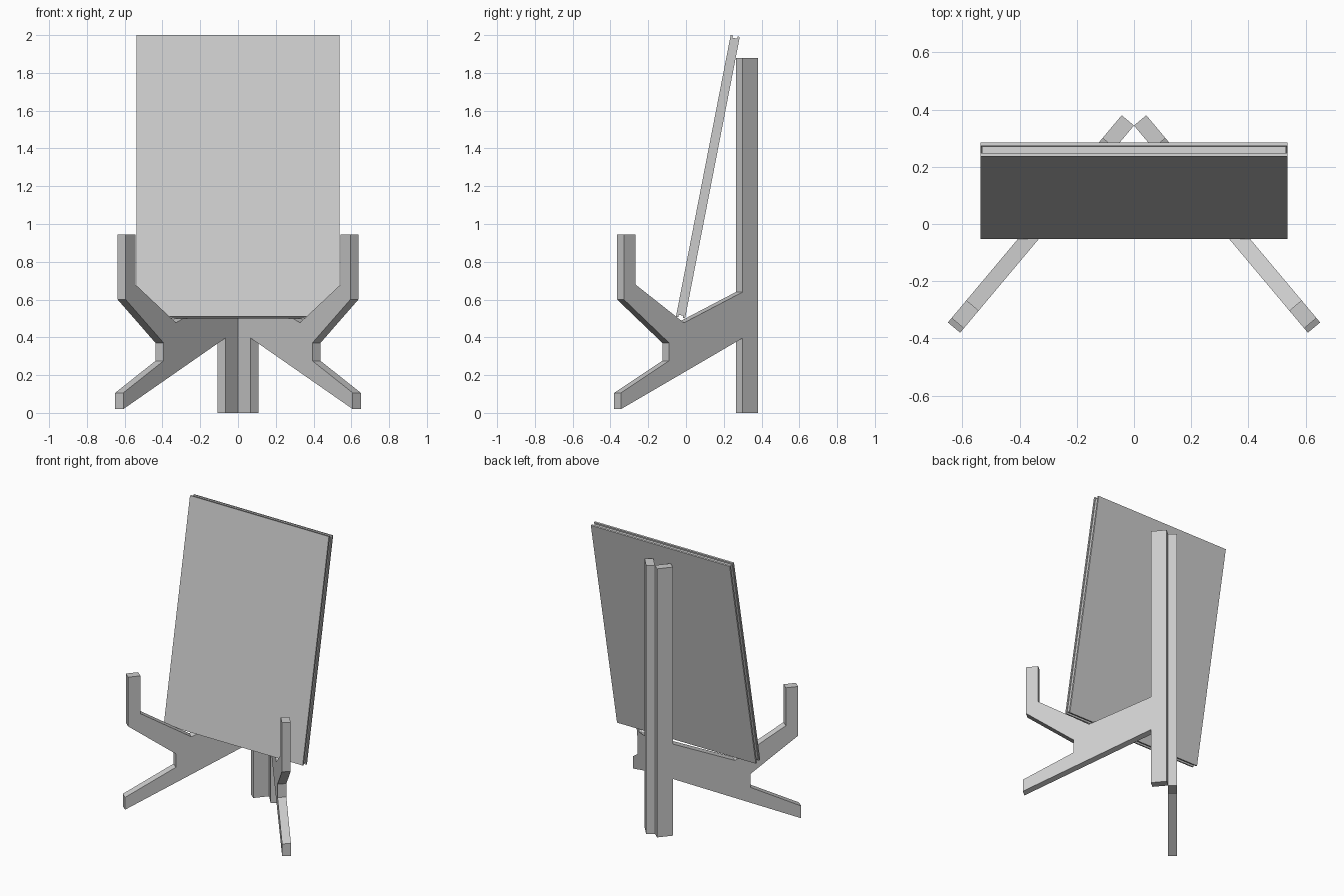
import bpy, bmesh, math
from mathutils import Matrix, Vector

cube = bpy.data.objects.get("Cube")
if cube:
    bpy.data.objects.remove(cube, do_unlink=True)

grey = bpy.data.materials.new("light_grey")
grey.use_nodes = True
colour = (0.6, 0.6, 0.6, 1)
grey.diffuse_color = colour
grey.node_tree.nodes["Principled BSDF"].inputs["Base Color"].default_value = colour


def finish(name, bm):
    bmesh.ops.recalc_face_normals(bm, faces=bm.faces)
    mesh = bpy.data.meshes.new(name)
    bm.to_mesh(mesh)
    bm.free()
    mesh.materials.append(grey)
    obj = bpy.data.objects.new(name, mesh)
    bpy.context.collection.objects.link(obj)
    return obj


def splayed_plate(name, profile, side):
    """Extrude a (distance from back, height) profile standing on a splayed line."""
    angle = math.radians(50)
    along = Vector((math.cos(angle), -math.sin(angle), 0))
    across = Vector((math.sin(angle), math.cos(angle), 0)) * 0.056
    back = Vector((0, 0.344, 0))
    bm = bmesh.new()
    face = bm.faces.new([bm.verts.new(back + along * s + Vector((0, 0, z)))
                         for s, z in profile])
    new = bmesh.ops.extrude_face_region(bm, geom=[face])["geom"]
    bmesh.ops.translate(bm, vec=across,
                        verts=[v for v in new if isinstance(v, bmesh.types.BMVert)])
    bmesh.ops.scale(bm, vec=(side, 1, 1), verts=bm.verts)
    return finish(name, bm)


# Upright post and forked arm on each side
post = [(0, 0), (0.104, 0), (0.104, 1.878), (0, 1.878)]
arm = [(0.104, 0.396), (0.945, 0.02), (0.945, 0.106), (0.612, 0.276),
       (0.612, 0.37), (0.925, 0.6), (0.925, 0.944), (0.844, 0.944),
       (0.844, 0.679), (0.51, 0.477), (0.104, 0.64)]
for label, side in (("left", 1), ("right", -1)):
    splayed_plate(label + "_post", post, side)
    splayed_plate(label + "_arm", arm, side)

# Leaning board: two sheets around a slightly smaller core
tilt = Matrix.Translation((-0.0, -0.053, 0.51)) @ Matrix.Rotation(math.radians(-11), 4, "X")
width, height = 1.074, 1.518
for name, front, depth, inset in (("board_front_sheet", 0, 0.012, 0),
                                  ("board_core", 0.012, 0.025, 0.006),
                                  ("board_back_sheet", 0.037, 0.012, 0)):
    bm = bmesh.new()
    bmesh.ops.create_cube(bm, size=1)
    bmesh.ops.scale(bm, vec=(width - 2 * inset, depth, height - 4 * inset), verts=bm.verts)
    bmesh.ops.translate(bm, vec=(0, front + depth / 2, height / 2), verts=bm.verts)
    bmesh.ops.transform(bm, matrix=tilt, verts=bm.verts)
    finish(name, bm)
